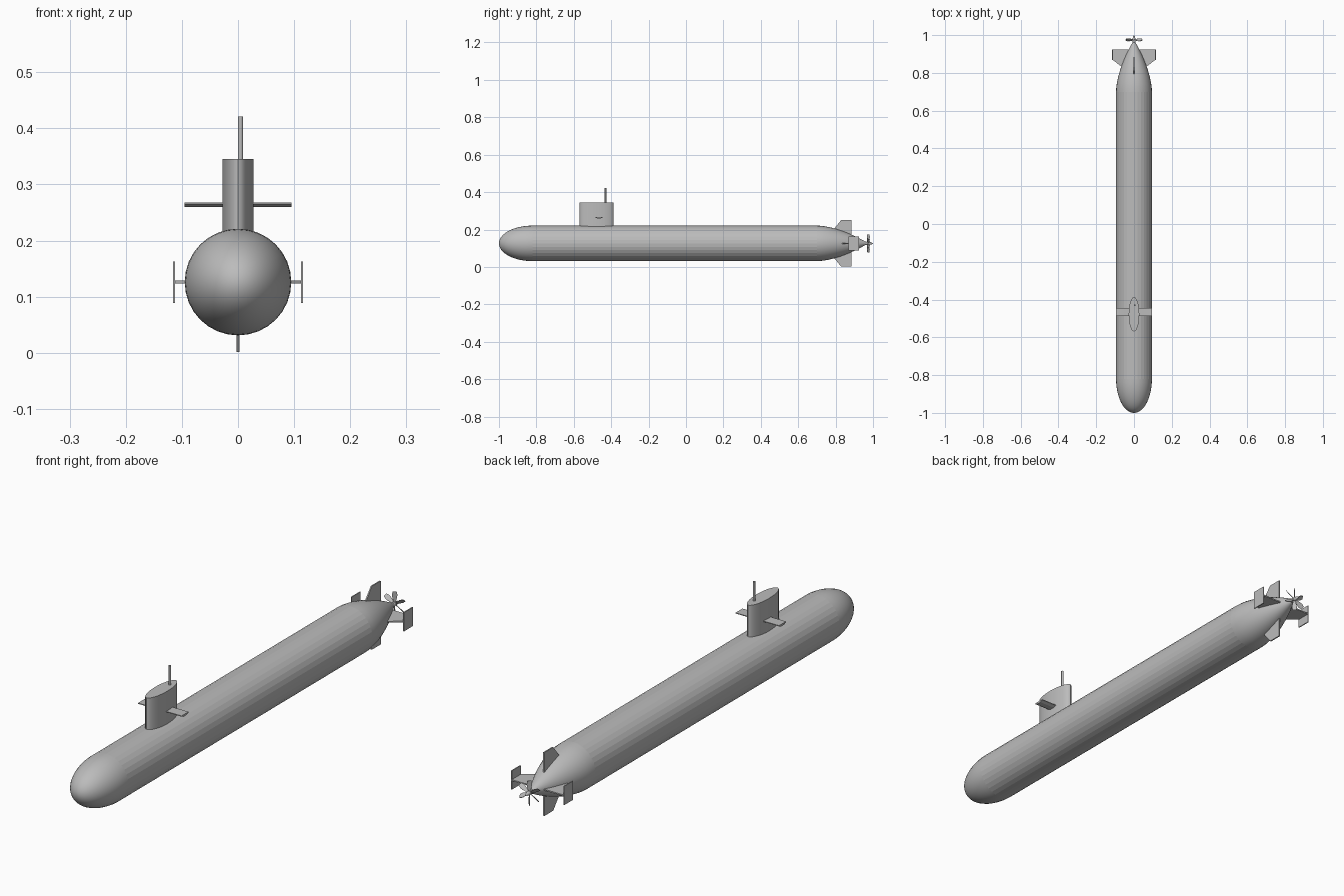
import bpy, bmesh
from math import sin, cos, pi, radians
from mathutils import Matrix, Vector

cube = bpy.data.objects.get("Cube")
if cube:
    bpy.data.objects.remove(cube, do_unlink=True)

AXIS_Z = 0.126
R = 0.095
SIDES = 32

grey = bpy.data.materials.new("hull grey")
grey.use_nodes = True
grey.diffuse_color = (0.5, 0.5, 0.5, 1)
grey.node_tree.nodes["Principled BSDF"].inputs["Base Color"].default_value = (0.5, 0.5, 0.5, 1)


def finish(name, bm, smooth=None):
    bmesh.ops.remove_doubles(bm, verts=bm.verts, dist=1e-5)
    bmesh.ops.recalc_face_normals(bm, faces=bm.faces)
    mesh = bpy.data.meshes.new(name)
    bm.to_mesh(mesh)
    bm.free()
    mesh.materials.append(grey)
    obj = bpy.data.objects.new(name, mesh)
    bpy.context.collection.objects.link(obj)
    if smooth:
        bpy.ops.object.select_all(action="DESELECT")
        obj.select_set(True)
        bpy.context.view_layer.objects.active = obj
        bpy.ops.object.shade_smooth_by_angle(angle=radians(smooth))
    return obj


def lathe(name, profile, smooth=None):
    """Spin (y, radius) points about the hull axis."""
    bm = bmesh.new()
    verts = [bm.verts.new((0, y, AXIS_Z + r)) for y, r in profile]
    edges = [bm.edges.new(pair) for pair in zip(verts, verts[1:])]
    bmesh.ops.spin(bm, geom=verts + edges, cent=(0, 0, AXIS_Z), axis=(0, 1, 0),
                   angle=2 * pi, steps=SIDES, use_merge=True)
    return finish(name, bm, smooth)


def prism(name, outline, offset, smooth=None):
    """Extrude a flat 3D outline along an offset."""
    bm = bmesh.new()
    face = bm.faces.new([bm.verts.new(p) for p in outline])
    out = bmesh.ops.extrude_face_region(bm, geom=[face], use_keep_orig=True)
    moved = [v for v in out["geom"] if isinstance(v, bmesh.types.BMVert)]
    bmesh.ops.translate(bm, verts=moved, vec=offset)
    return finish(name, bm, smooth)


# Hull: rounded bow, faceted midbody, tapered stern
bow = [(-0.82 - 0.18 * cos(a), R * sin(a)) for a in [i * pi / 32 for i in range(17)]]
lathe("bow", bow, 40)
lathe("midbody", [(-0.82, R), (0.7, R)])
stern = [(0.7 + 0.275 * t, R * (1 - t ** 1.7)) for t in [i / 14 for i in range(15)]]
lathe("stern", stern, 40)

# Sail with its mast
sail = [(0.028 * sin(i * pi / 16), -0.478 - 0.091 * cos(i * pi / 16), 0.2) for i in range(32)]
prism("sail", sail, (0, 0, 0.145), 30)
mast = [(0.0045 + 0.0047 * cos(i * pi / 8), -0.43 + 0.0047 * sin(i * pi / 8), 0.33) for i in range(16)]
prism("mast", mast, (0, 0, 0.091), 40)

# Sail planes: flat on top, bevelled below
section = [(-0.487, 0.268), (-0.444, 0.268), (-0.444, 0.265), (-0.456, 0.26), (-0.475, 0.26), (-0.487, 0.265)]
for side, s in (("left", 1), ("right", -1)):
    prism(side + "_sail_plane", [(s * 0.01, y, z) for y, z in section], (s * 0.085, 0, 0))

# Stern fins: (distance from axis, y)
T = 0.005
rudder = [(0.0, 0.795), (0.082, 0.795), (0.125, 0.83), (0.125, 0.885), (0.0, 0.885)]
stern_plane = [(0.0, 0.832), (0.065, 0.832), (0.114, 0.87), (0.114, 0.924), (0.0, 0.924)]
for label, s in (("upper", 1), ("lower", -1)):
    prism(label + "_rudder", [(-T / 2, y, AXIS_Z + s * d) for d, y in rudder], (T, 0, 0))
for side, s in (("left", 1), ("right", -1)):
    prism(side + "_stern_plane", [(s * d, y, AXIS_Z - T / 2) for d, y in stern_plane], (0, 0, T))
    plate = [(s * 0.112, y, AXIS_Z + h) for y, h in
             ((0.868, -0.037), (0.924, -0.037), (0.924, 0.037), (0.868, 0.037))]
    prism(side + "_end_plate", plate, (s * 0.004, 0, 0))

# Propeller: hub and pitched blades
lathe("propeller_hub", [(0.955, 0), (0.955, 0.009), (0.98, 0.008), (0.993, 0.005), (1.0, 0)], 50)
blade = [(-0.004, 0.004), (0.004, 0.004), (0.01, 0.034), (0.007, 0.048), (-0.007, 0.048), (-0.01, 0.034)]
COUNT = 6
for i in range(COUNT):
    turn = Matrix.Rotation(2 * pi * i / COUNT, 4, "Y") @ Matrix.Rotation(radians(45), 4, "Z")
    centre = Vector((0, 0.975, AXIS_Z))
    outline = [centre + turn @ Vector((w, -0.001, d)) for w, d in blade]
    prism(f"propeller_blade_{i + 1}", outline, turn @ Vector((0, 0.002, 0)))
